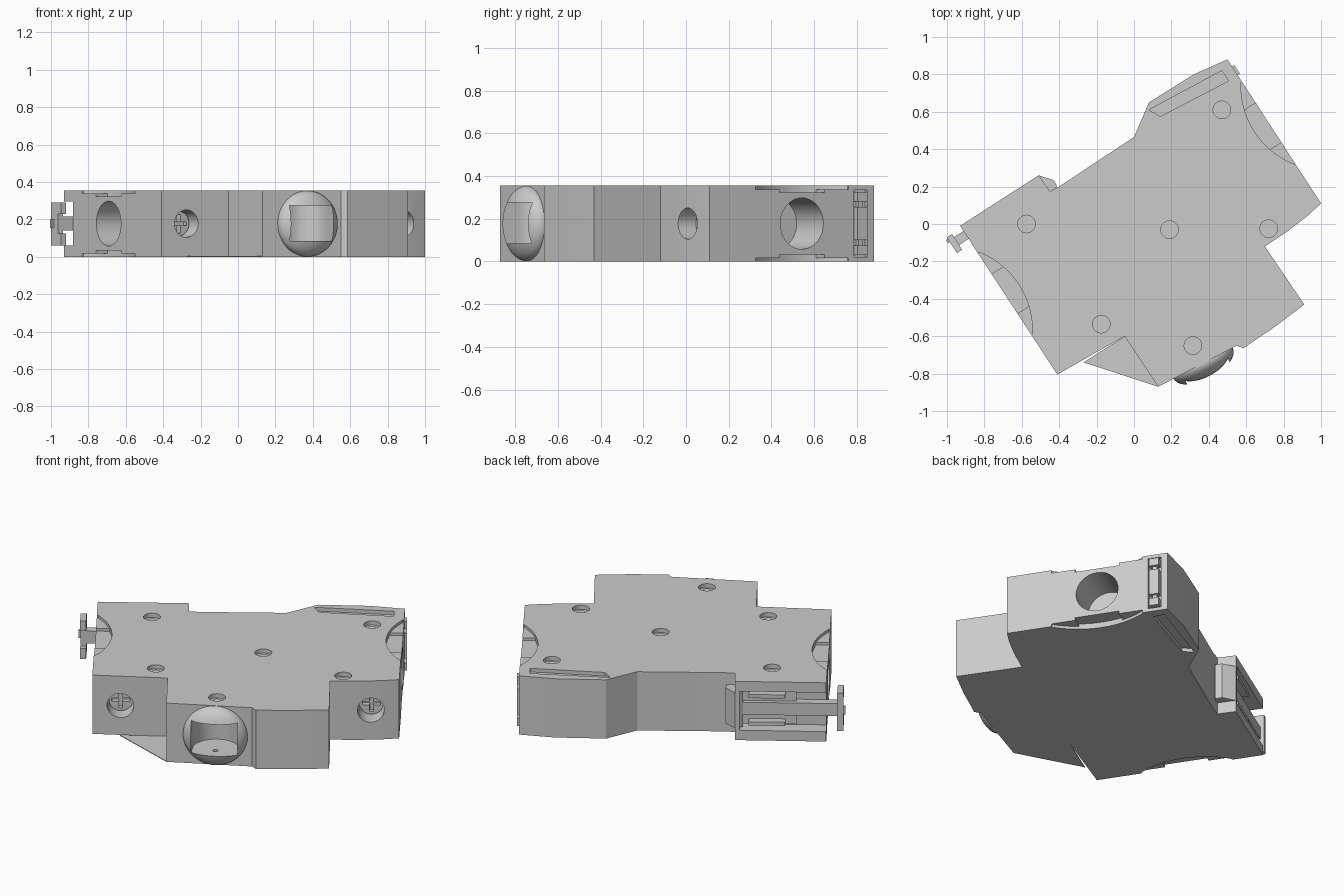
import bpy, bmesh, math
from mathutils import Vector, Matrix

if "Cube" in bpy.data.objects:
    bpy.data.objects.remove(bpy.data.objects["Cube"])

H = 0.355
MID = H / 2
U = Vector((0.839, 0.545, 0))    # along the width of the case
V = Vector((-0.545, 0.839, 0))   # towards the rail side
ANG = math.atan2(0.545, 0.839)


def w(u, v, z=0):
    return U * u + V * v + Vector((0, 0, z))


def finish(name, bm):
    bmesh.ops.recalc_face_normals(bm, faces=bm.faces)
    me = bpy.data.meshes.new(name)
    bm.to_mesh(me)
    bm.free()
    ob = bpy.data.objects.new(name, me)
    bpy.context.collection.objects.link(ob)
    return ob


def prism(name, pts, z0, z1):
    bm = bmesh.new()
    f = bm.faces.new([bm.verts.new((p[0], p[1], z0)) for p in pts])
    r = bmesh.ops.extrude_face_region(bm, geom=[f])
    vs = [e for e in r["geom"] if isinstance(e, bmesh.types.BMVert)]
    bmesh.ops.translate(bm, verts=vs, vec=(0, 0, z1 - z0))
    return finish(name, bm)


def box(name, u0, u1, v0, v1, z0, z1):
    return prism(name, [w(u0, v0), w(u1, v0), w(u1, v1), w(u0, v1)], z0, z1)


def cyl(name, start, direction, r, depth, seg=48):
    bm = bmesh.new()
    d = Vector(direction).normalized()
    m = Matrix.Translation(start + d * depth / 2) @ d.to_track_quat('Z', 'Y').to_matrix().to_4x4()
    bmesh.ops.create_cone(bm, cap_ends=True, segments=seg, radius1=r, radius2=r, depth=depth, matrix=m)
    return finish(name, bm)


def cut(targets, cutter):
    cutter.hide_render = True
    for t in targets:
        mod = t.modifiers.new("cut", 'BOOLEAN')
        mod.operation = 'DIFFERENCE'
        mod.solver = 'EXACT'
        mod.object = cutter
        bpy.context.view_layer.objects.active = t
        bpy.ops.object.modifier_apply(modifier=mod.name)
    bpy.data.objects.remove(cutter, do_unlink=True)


# case: outline seen from above, extruded
case = prism("case", [
    (-0.93, -0.01), (-0.51, 0.26), (-0.45, 0.175), (-0.40, 0.20), (0.0, 0.465),
    (0.08, 0.65), (0.32, 0.80), (0.50, 0.88), (1.0, 0.11), (0.93, 0.045),
    (0.82, -0.04), (0.70, -0.12), (0.91, -0.43), (0.76, -0.545), (0.62, -0.64),
    (0.585, -0.665), (0.55, -0.65), (0.13, -0.87), (-0.05, -0.60), (-0.41, -0.805)], 0, H)

# thin web beside the nose
prism("bottom_web", [(-0.27, -0.74), (0.13, -0.87), (-0.05, -0.60)], 0, 0.004)

# rivet recesses on the top
for x, y in [(-0.575, 0), (0.19, -0.03), (0.72, -0.025), (-0.175, -0.535), (0.315, -0.65), (0.47, 0.61)]:
    cut([case], cyl("rivet_recess", Vector((x, y, H - 0.025)), (0, 0, 1), 0.047, 0.05, 32))
    cyl("rivet", Vector((x, y, H - 0.03)), (0, 0, 1), 0.022, 0.012, 24)

# terminal openings and stepped finger recesses at both ends
for side, edge in ((-1, -0.783), (1, 0.899)):
    cut([case], cyl("wire_hole", w(edge + side * 0.05, 0.063, MID), U * -side, 0.12, 0.28))
    for half, deep in ((0.26, 0.017), (0.125, 0.033)):
        cu, R = edge + side * 0.36, 0.45
        n = 20
        arc = []
        for i in range(n + 1):
            t = -half + 2 * half * i / n
            arc.append(w(cu - side * math.sqrt(R * R - t * t), 0.063 + t))
        pts = [w(edge + side * 0.05, 0.063 - half)] + arc + [w(edge + side * 0.05, 0.063 + half)]
        for z0, z1 in ((H - deep, H + 0.05), (-0.05, deep)):
            cut([case], prism("finger_recess", pts, z0, z1))

# clamp screws on both shoulders
for u in (-0.628, 0.744):
    cut([case], cyl("screw_hole", w(u, -0.55, MID), V, 0.073, 0.24))
    screw = cyl("clamp_screw", w(u, -0.385, MID), V, 0.066, 0.08, 32)
    cut([screw], box("slot", u - 0.05, u + 0.05, -0.42, -0.355, MID - 0.01, MID + 0.01))
    cut([screw], box("slot", u - 0.01, u + 0.01, -0.42, -0.355, MID - 0.05, MID + 0.05))

# rounded switch rocker on the nose with an open slot
tilt = math.atan2(0.22, 0.42)
cx, cy = 0.37, -0.745
bm = bmesh.new()
bmesh.ops.create_uvsphere(bm, u_segments=48, v_segments=24, radius=1,
                          matrix=Matrix.Translation((cx, cy, MID)) @ Matrix.Rotation(tilt, 4, 'Z')
                          @ Matrix.Diagonal((0.178, 0.088, 0.176, 1)))
rocker = finish("switch_rocker", bm)
c, s = math.cos(tilt), math.sin(tilt)


def nose(a, b):
    return (cx + a * c - b * s, cy + a * s + b * c)


slot = [nose(0.128 * math.cos(math.pi * i / 24), 0.02 + 0.128 * math.sin(math.pi * i / 24)) for i in range(25)]
slot += [nose(-0.128, -0.2), nose(0.128, -0.2)]
cut([case, rocker], prism("rocker_slot", slot, 0.085, 0.275))
px, py = nose(0, 0)
cut([case, rocker], cyl("pivot_hole", Vector((px, py, 0.06)), (0, 0, 1), 0.014, 0.1, 20))

# label groove along the rear right foot, both faces
groove = [(0.08, 0.61), (0.47, 0.82), (0.505, 0.765), (0.14, 0.575)]
for z0, z1 in ((H - 0.022, H + 0.05), (-0.05, 0.022)):
    cut([case], prism("groove", groove, z0, z1))

# rail slider in its channel
cut([case], box("channel", -0.90, -0.31, 0.41, 0.56, 0.06, 0.295))
slider = box("rail_slider", -0.86, -0.31, 0.415, 0.465, 0.14, 0.215)
box("slider_plate", -0.62, -0.31, 0.405, 0.44, 0.075, 0.28)
for z in (0.085, 0.25):
    box("slider_rail", -0.56, -0.36, 0.435, 0.485, z, z + 0.022)
prism("rail_catch", [(-0.53, 0.215), (-0.51, 0.26), (-0.43, 0.235), (-0.41, 0.20), (-0.45, 0.165)], 0.07, 0.285)

# pull tab of the slider
tab = box("pull_tab", -0.878, -0.845, 0.385, 0.485, 0.06, 0.29)
cut([tab], box("tab_notch", -0.9, -0.82, 0.36, 0.415, 0.125, 0.23))
box("tab_nub", -0.89, -0.87, 0.455, 0.475, 0.155, 0.20)

# ribbed bar on the right end
cut([case], box("bar_recess", 0.875, 0.95, 0.355, 0.43, 0.02, 0.335))
for z0, z1 in ((0.03, 0.075), (0.10, 0.255), (0.28, 0.325)):
    box("end_bar", 0.87, 0.912, 0.365, 0.42, z0, z1)
box("end_bar_spine", 0.87, 0.898, 0.38, 0.405, 0.03, 0.325)

# smooth the curved surfaces and keep hard edges
for ob in bpy.context.scene.objects:
    ob.select_set(True)
bpy.context.view_layer.objects.active = case
bpy.ops.object.shade_smooth_by_angle(angle=math.radians(30))
